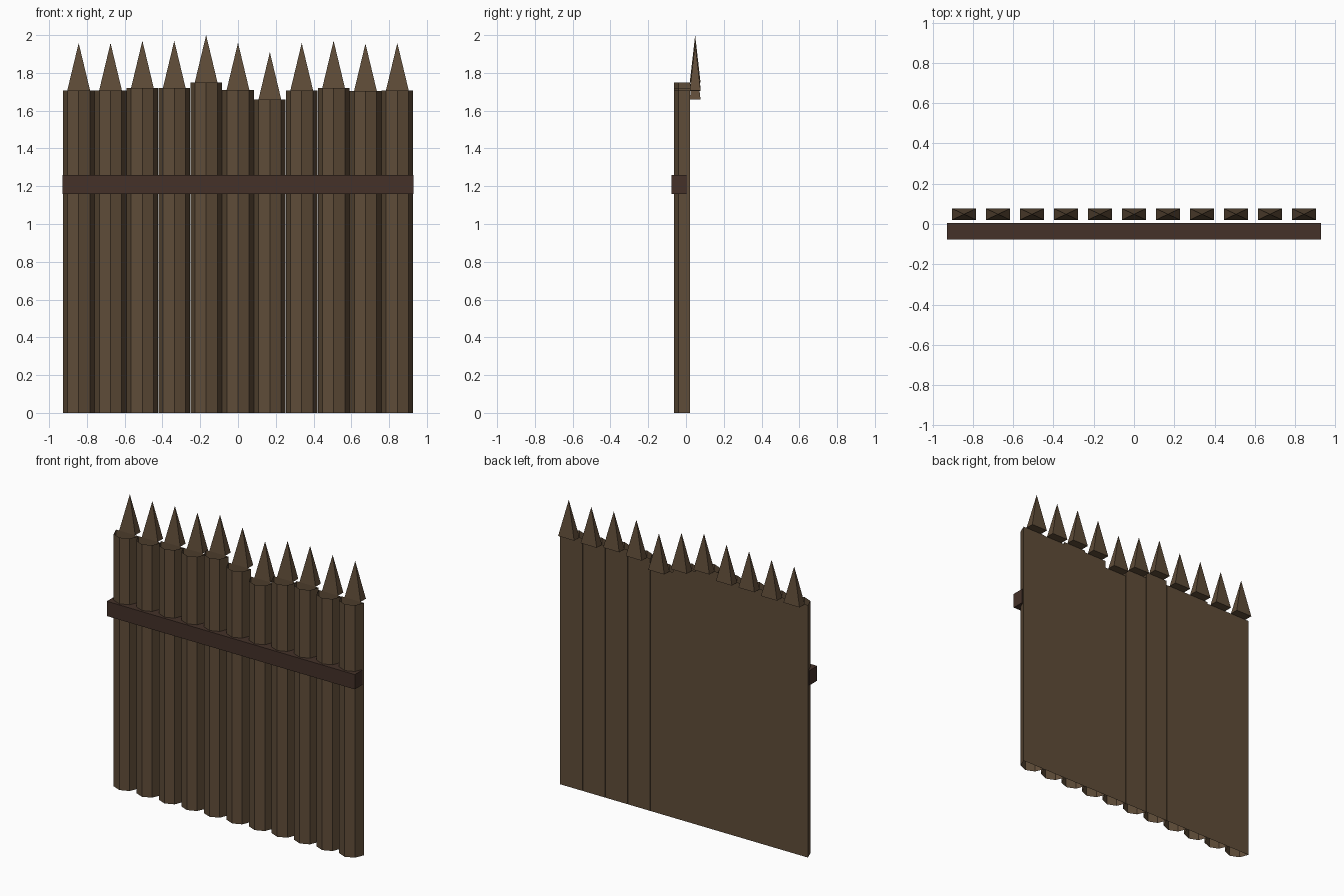
import bpy, bmesh
from math import cos, sin, pi

if "Cube" in bpy.data.objects:
    bpy.data.objects.remove(bpy.data.objects["Cube"])

TOPS = [1.708, 1.708, 1.72, 1.72, 1.75, 1.71, 1.66, 1.708, 1.72, 1.705, 1.708]
STEP, R, BACK = 0.1687, 0.0838, 0.02


def material(name, rgb):
    m = bpy.data.materials.new(name)
    m.diffuse_color = (*rgb, 1)
    m.use_nodes = True
    m.node_tree.nodes["Principled BSDF"].inputs["Base Color"].default_value = m.diffuse_color
    return m


WOOD = material("wood", (0.115, 0.073, 0.040))
DARK = material("dark_wood", (0.058, 0.031, 0.022))


def build(name, verts, faces, mat):
    me = bpy.data.meshes.new(name)
    me.from_pydata(verts, [], faces)
    me.materials.append(mat)
    bm = bmesh.new()
    bm.from_mesh(me)
    bmesh.ops.recalc_face_normals(bm, faces=bm.faces)
    bm.to_mesh(me)
    bm.free()
    ob = bpy.data.objects.new(name, me)
    bpy.context.collection.objects.link(ob)
    return ob


# Half-octagon posts: flat back, open at top and bottom
def post(x, top):
    ring = [(x + R * cos(pi + i * pi / 4), BACK + R * sin(pi + i * pi / 4)) for i in range(5)]
    verts = [(px, py, z) for z in (0, top) for px, py in ring]
    faces = [(i, (i + 1) % 5, (i + 1) % 5 + 5, i + 5) for i in range(5)]
    build("post", verts, faces, WOOD)


# Four-sided spikes standing behind the post tops
def spike(x, z):
    w, y0, y1 = 0.06, BACK, 0.077
    verts = [(x - w, y0, z), (x + w, y0, z), (x + w, y1, z), (x - w, y1, z),
             (x, (y0 + y1) / 2, z + 0.25)]
    faces = [(3, 2, 1, 0)] + [(i, (i + 1) % 4, 4) for i in range(4)]
    build("spike", verts, faces, WOOD)


for i, top in enumerate(TOPS):
    x = (i - 5) * STEP
    post(x, top)
    spike(x, top)

# Cross rail along the front
bpy.ops.mesh.primitive_cube_add(size=1, location=(0, -0.036, 1.21))
rail = bpy.context.object
rail.name = "rail"
rail.scale = (1.856, 0.082, 0.1)
rail.data.materials.append(DARK)
